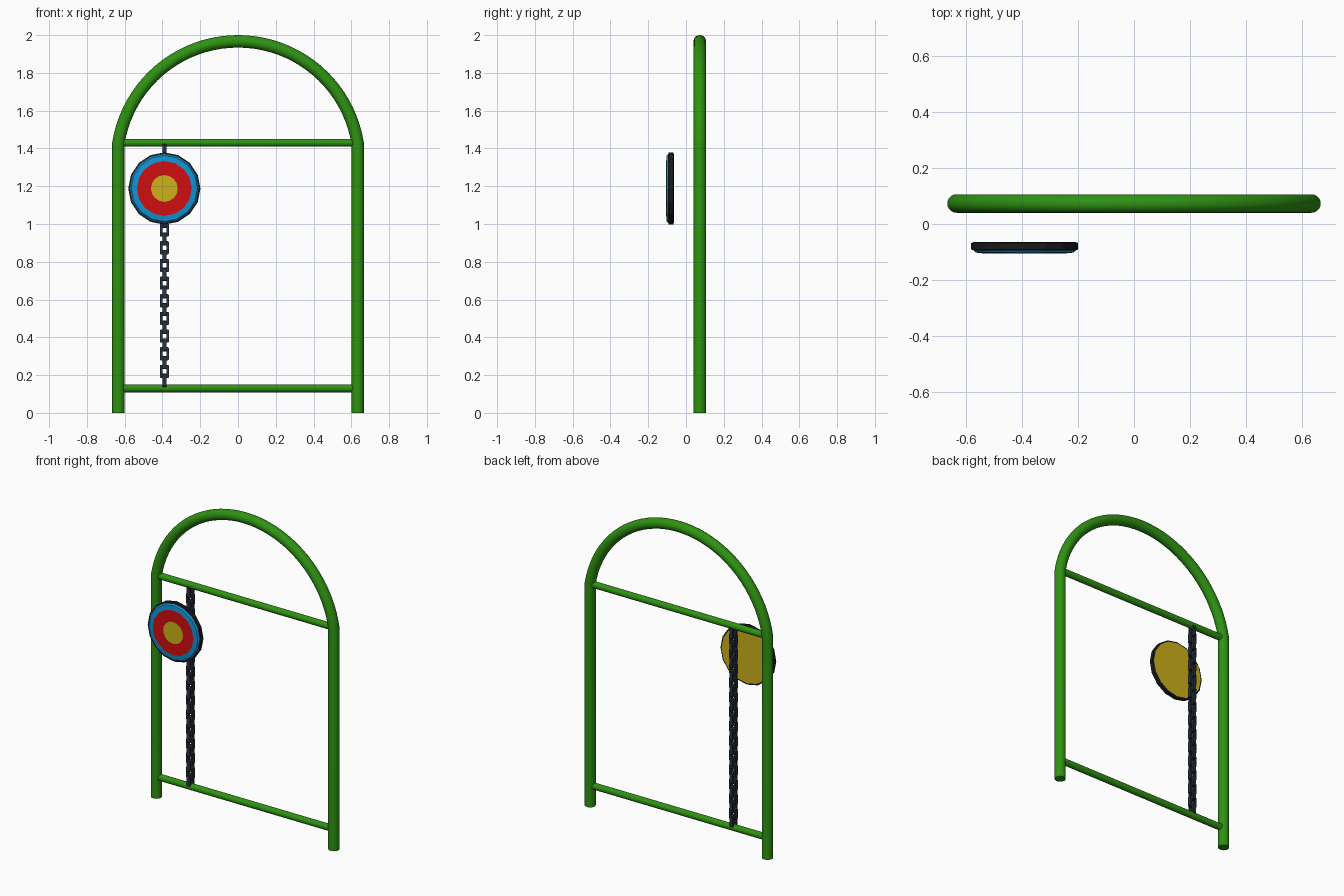
import bpy, bmesh, math
from mathutils import Vector

if "Cube" in bpy.data.objects:
    bpy.data.objects.remove(bpy.data.objects["Cube"])


def material(name, rgb):
    m = bpy.data.materials.new(name)
    m.diffuse_color = (*rgb, 1)
    m.use_nodes = True
    m.node_tree.nodes["Principled BSDF"].inputs["Base Color"].default_value = m.diffuse_color
    return m


GREEN = material("green paint", (0.028, 0.29, 0.006))
STEEL = material("dark steel", (0.022, 0.032, 0.045))
BLACK = material("black rim", (0.010, 0.011, 0.012))
BLUE = material("blue ring", (0.006, 0.29, 0.66))
RED = material("red ring", (0.64, 0.004, 0.005))
YELLOW = material("yellow", (0.62, 0.44, 0.010))

FRAME_Y = 0.073
CHAIN_X = -0.39


def finish(bm, name, mats, smooth=None):
    bmesh.ops.recalc_face_normals(bm, faces=bm.faces)
    me = bpy.data.meshes.new(name)
    bm.to_mesh(me)
    bm.free()
    for m in mats:
        me.materials.append(m)
    ob = bpy.data.objects.new(name, me)
    bpy.context.collection.objects.link(ob)
    if smooth:
        bpy.ops.object.select_all(action='DESELECT')
        ob.select_set(True)
        bpy.context.view_layer.objects.active = ob
        bpy.ops.object.shade_smooth_by_angle(angle=math.radians(smooth))
    return ob


def tube(name, path, r, sides=20):
    """Sweep a round section along (x, z) points in the frame plane."""
    bm = bmesh.new()
    pts = [Vector((x, FRAME_Y, z)) for x, z in path]
    rings = []
    for i, p in enumerate(pts):
        a = (p - pts[i - 1]).normalized() if i else None
        b = (pts[i + 1] - p).normalized() if i < len(pts) - 1 else None
        t = ((a or b) + (b or a)).normalized()
        side = Vector((t.z, 0, -t.x))
        rings.append([bm.verts.new(p + side * r * math.cos(k * math.tau / sides)
                                   + Vector((0, r * math.sin(k * math.tau / sides), 0)))
                      for k in range(sides)])
    for q, s in zip(rings, rings[1:]):
        for k in range(sides):
            n = (k + 1) % sides
            bm.faces.new((q[k], q[n], s[n], s[k]))
    bm.faces.new(rings[0])
    bm.faces.new(rings[-1])
    return finish(bm, name, [GREEN], 40)


# Posts and arch: one bent pipe, the arch is a circle segment
half, spring, top = 0.633, 1.43, 1.967
h = top - spring
R = (half ** 2 + h ** 2) / (2 * h)
a0 = math.asin((spring - (top - R)) / R)
N = 40
path = [(-half, 0)]
for i in range(N + 1):
    a = math.pi - a0 - (math.pi - 2 * a0) * i / N
    path.append((R * math.cos(a), top - R + R * math.sin(a)))
path.append((half, 0))
tube("arched_frame", path, 0.033)

# Cross bars
tube("upper_bar", [(-half, 1.43), (half, 1.43)], 0.021, 16)
tube("lower_bar", [(-half, 0.13), (half, 0.13)], 0.021, 16)


# Chain: rectangular links, alternately turned by a quarter
def add_link(bm, z, turned):
    def outline(w, hh, c):
        return [(w - c, hh), (w, hh - c), (w, c - hh), (w - c, -hh),
                (c - w, -hh), (-w, c - hh), (-w, hh - c), (c - w, hh)]
    loops = []
    for ring, d in (((0.0235, 0.035, 0.004), -0.011), ((0.0235, 0.035, 0.004), 0.011),
                    ((0.011, 0.0225, 0.002), 0.011), ((0.011, 0.0225, 0.002), -0.011)):
        vs = []
        for u, v in outline(*ring):
            x, y = (d, u) if turned else (u, d)
            vs.append(bm.verts.new((CHAIN_X + x, FRAME_Y + y, z + v)))
        loops.append(vs)
    for j in range(4):
        p, q = loops[j], loops[(j + 1) % 4]
        for k in range(8):
            n = (k + 1) % 8
            bm.faces.new((p[k], p[n], q[n], q[k]))


bm = bmesh.new()
for i in range(27):
    add_link(bm, 0.173 + 0.04675 * i, i % 2 == 0)
finish(bm, "chain", [STEEL])

# Target: turned disc, (radius, y, material of the band leading to the next ring)
profile = [(0.181, -0.064, 0), (0.191, -0.068, 0), (0.191, -0.091, 0), (0.182, -0.094, 1),
           (0.175, -0.102, 1), (0.145, -0.105, 2), (0.071, -0.105, 3)]
bm = bmesh.new()
S = 16
rings = [[bm.verts.new((CHAIN_X + r * math.cos(k * math.tau / S), y,
                        1.188 + r * math.sin(k * math.tau / S))) for k in range(S)]
         for r, y, m in profile]
for (r, y, m), p, q in zip(profile, rings, rings[1:]):
    for k in range(S):
        n = (k + 1) % S
        bm.faces.new((p[k], p[n], q[n], q[k])).material_index = m
for ring in (rings[0], rings[-1]):
    bm.faces.new(ring).material_index = 3
finish(bm, "target_disc", [BLACK, BLUE, RED, YELLOW])
